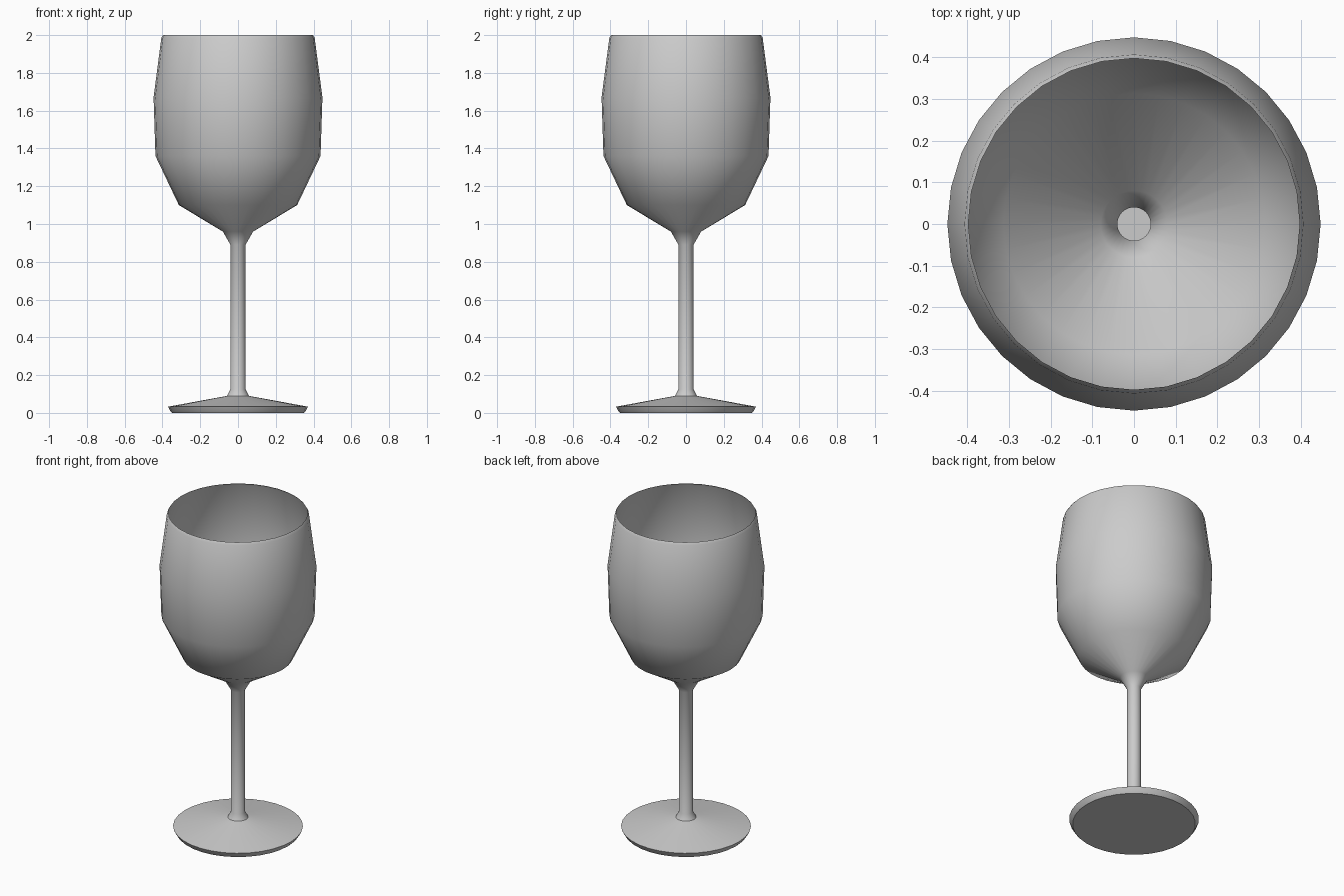
import bpy, bmesh, math

if "Cube" in bpy.data.objects:
    bpy.data.objects.remove(bpy.data.objects["Cube"])

SIDES = 32

# glass material
mat = bpy.data.materials.new("light_grey")
mat.diffuse_color = (0.6, 0.6, 0.6, 1)
mat.use_nodes = True
mat.node_tree.nodes["Principled BSDF"].inputs["Base Color"].default_value = mat.diffuse_color

# (radius, height) outline: foot, stem, bowl, rim
profile = [
    (0.35, 0.0), (0.358, 0.01), (0.37, 0.033),
    (0.058, 0.09), (0.04, 0.125), (0.04, 0.89),
    (0.08, 0.96), (0.313, 1.10), (0.437, 1.36),
    (0.447, 1.67), (0.406, 1.985), (0.397, 2.0),
]

bm = bmesh.new()
rings = []
for r, z in profile:
    rings.append([bm.verts.new((r * math.cos(2 * math.pi * i / SIDES),
                                r * math.sin(2 * math.pi * i / SIDES), z))
                  for i in range(SIDES)])

# thin one-skin wall, open at the rim
for low, high in zip(rings, rings[1:]):
    for i in range(SIDES):
        j = (i + 1) % SIDES
        bm.faces.new((low[i], low[j], high[j], high[i]))

# flat underside of the foot
bm.faces.new(rings[0][::-1])

me = bpy.data.meshes.new("wine_glass")
bm.to_mesh(me)
bm.free()
me.materials.append(mat)
glass = bpy.data.objects.new("wine_glass", me)
bpy.context.collection.objects.link(glass)

# smooth body with crisp foot edges
bpy.context.view_layer.objects.active = glass
glass.select_set(True)
bpy.ops.object.shade_smooth_by_angle(angle=math.radians(50))
